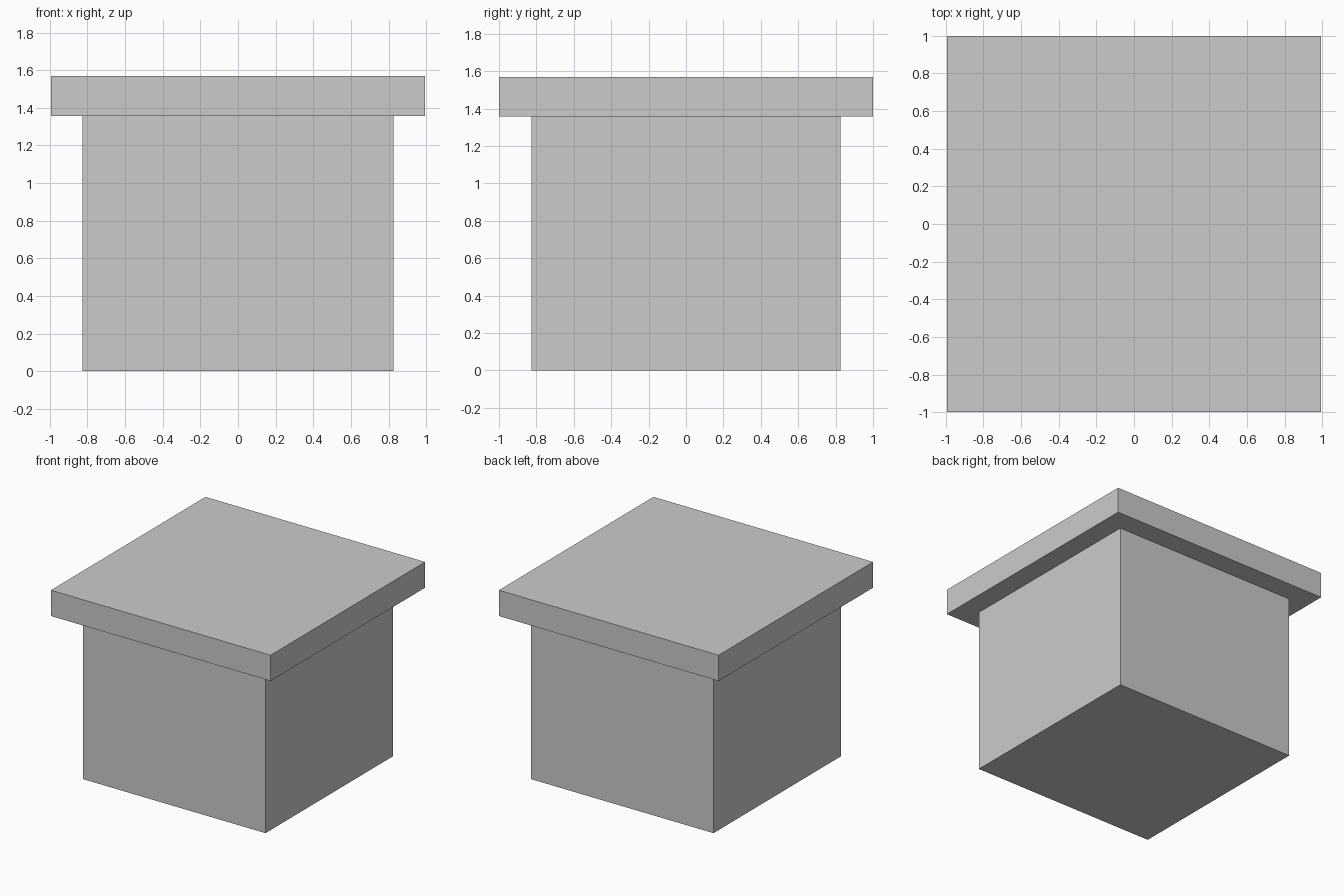
import bpy

if "Cube" in bpy.data.objects:
    bpy.data.objects.remove(bpy.data.objects["Cube"])


def box(name, size_x, size_y, z0, z1):
    """Axis-aligned block centred on x and y, spanning z0 to z1."""
    bpy.ops.mesh.primitive_cube_add(size=1, location=(0, 0, (z0 + z1) / 2))
    obj = bpy.context.object
    obj.name = name
    obj.scale = (size_x, size_y, z1 - z0)
    bpy.ops.object.transform_apply(location=False, rotation=False, scale=True)
    return obj


LID_BOTTOM = 1.357

# Main block
box("box_body", 1.655, 1.652, 0.0, LID_BOTTOM)

# Overhanging lid
box("box_lid", 1.99, 2.0, LID_BOTTOM, 1.568)
